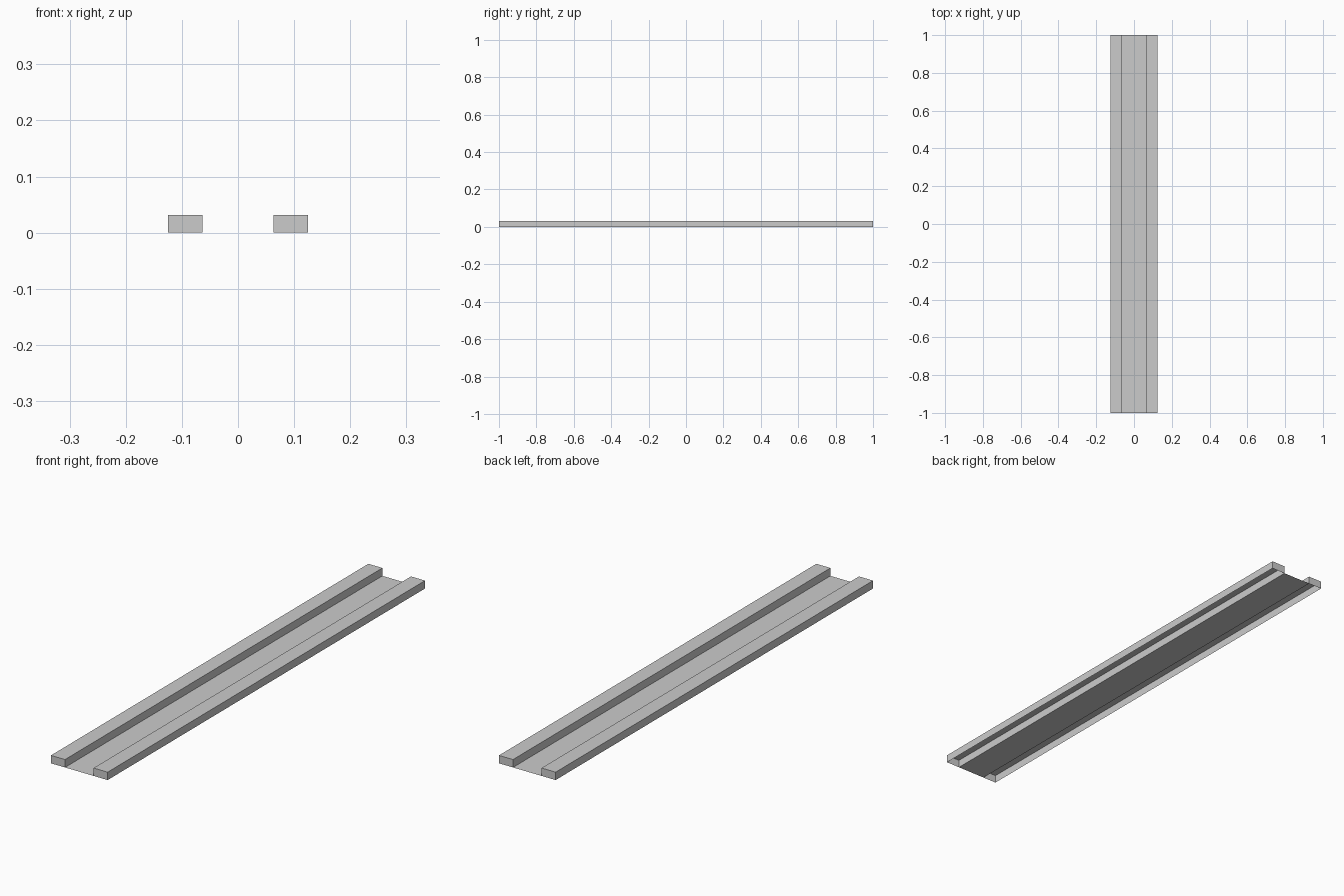
import bpy, bmesh

if "Cube" in bpy.data.objects:
    bpy.data.objects.remove(bpy.data.objects["Cube"])

HALF_LENGTH = 1.0
OUTER, INNER, HEIGHT = 0.125, 0.0631, 0.0315


def add_object(name, bm):
    mesh = bpy.data.meshes.new(name)
    bm.to_mesh(mesh)
    bm.free()
    obj = bpy.data.objects.new(name, mesh)
    bpy.context.collection.objects.link(obj)
    return obj


# Raised side rails: boxes with an open underside
def rail(name, side):
    bm = bmesh.new()
    bmesh.ops.create_cube(bm, size=1)
    for v in bm.verts:
        v.co.x = side * (OUTER + INNER) / 2 + v.co.x * (OUTER - INNER)
        v.co.y *= 2 * HALF_LENGTH
        v.co.z = (v.co.z + 0.5) * HEIGHT
    bm.normal_update()
    underside = [f for f in bm.faces if f.normal.z < -0.9]
    bmesh.ops.delete(bm, geom=underside, context='FACES_ONLY')
    add_object(name, bm)


for name, side in (("left_rail", -1), ("right_rail", 1)):
    rail(name, side)

# Flat channel floor between the rails
bm = bmesh.new()
bmesh.ops.create_grid(bm, x_segments=1, y_segments=1, size=1)
for v in bm.verts:
    v.co.x *= INNER
    v.co.y *= HALF_LENGTH
add_object("channel_floor", bm)
